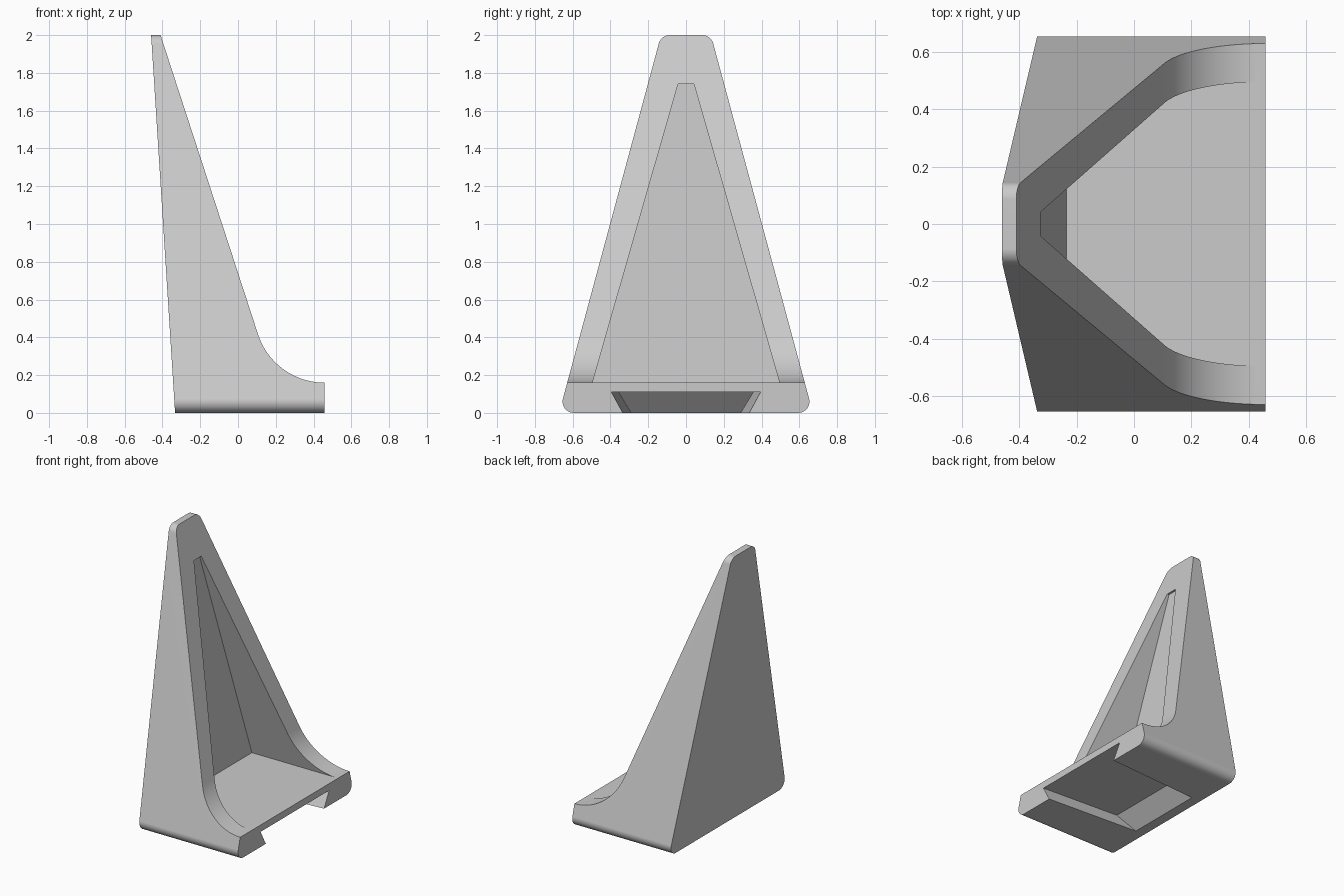
import bpy, bmesh, math
from mathutils import Vector

cube = bpy.data.objects.get("Cube")
if cube:
    bpy.data.objects.remove(cube, do_unlink=True)

grey = bpy.data.materials.new("light grey")
grey.use_nodes = True
COLOUR = (0.6, 0.6, 0.6, 1)
grey.diffuse_color = COLOUR
grey.node_tree.nodes["Principled BSDF"].inputs["Base Color"].default_value = COLOUR


def make_object(name, bm):
    bmesh.ops.recalc_face_normals(bm, faces=bm.faces)
    mesh = bpy.data.meshes.new(name)
    bm.to_mesh(mesh)
    bm.free()
    mesh.materials.append(grey)
    obj = bpy.data.objects.new(name, mesh)
    bpy.context.collection.objects.link(obj)
    return obj


def prism(name, outline, direction):
    """Extrude a closed planar outline along a direction."""
    bm = bmesh.new()
    face = bm.faces.new([bm.verts.new(p) for p in outline])
    moved = bmesh.ops.extrude_face_region(bm, geom=[face], use_keep_orig=True)["geom"]
    bmesh.ops.translate(bm, vec=direction,
                        verts=[v for v in moved if isinstance(v, bmesh.types.BMVert)])
    return make_object(name, bm)


def wedge(name, *levels):
    """Hull of two levels, each: z, back x, back half width, front x, front half width."""
    bm = bmesh.new()
    for z, back, back_w, front, front_w in levels:
        for side in (-1, 1):
            bm.verts.new((back, side * back_w, z))
            bm.verts.new((front, side * front_w, z))
    bmesh.ops.convex_hull(bm, input=bm.verts)
    bmesh.ops.dissolve_limit(bm, angle_limit=0.01, verts=bm.verts, edges=bm.edges)
    return make_object(name, bm)


def rounded(before, corner, after, radius, steps=10):
    """Arc points that round off one corner of an outline."""
    corner = Vector(corner)
    a = (Vector(before) - corner).normalized()
    b = (Vector(after) - corner).normalized()
    half = a.angle(b) / 2
    centre = corner + (a + b).normalized() * radius / math.sin(half)
    tangent = radius / math.tan(half)
    start = (corner + a * tangent - centre).normalized()
    end = (corner + b * tangent - centre).normalized()
    return [centre + start.slerp(end, i / steps) * radius for i in range(steps + 1)]


# Side profile: leaning back, sloping front and concave foot
profile = [(-0.333, 0), (0.458, 0), (0.458, 0.16)]
R = 0.37
for i in range(1, 21):
    t = math.radians(270 - 71.8 * i / 20)
    profile.append((0.458 + R * math.cos(t), 0.16 + R + R * math.sin(t)))
profile += [(-0.41, 2), (-0.46, 2)]
body = prism("bookend_body", [(x, -1, z) for x, z in profile], (0, 2, 0))

# Tapered outline with rounded corners
corners = [(-1, -0.672, 0), (-1, 0.672, 0), (-1, 0.132, 2), (-1, -0.132, 2)]
outline = []
for i, corner in enumerate(corners):
    outline += rounded(corners[i - 1], corner, corners[(i + 1) % 4], 0.06)
taper = prism("taper_cutter", outline, (2, 0, 0))

# Recess in the sloping front and tapered dovetail slot underneath
recess = wedge("recess_cutter", (0.161, -0.235, 0.495, 0.6, 0.495),
               (1.74, -0.34, 0.042, 0.6, 0.042))
slot = wedge("slot_cutter", (-0.05, -0.31, 0.26, 0.5, 0.31),
             (0.11, -0.15, 0.357, 0.5, 0.397))

for cutter, operation in ((taper, 'INTERSECT'), (recess, 'DIFFERENCE'), (slot, 'DIFFERENCE')):
    mod = body.modifiers.new(cutter.name, 'BOOLEAN')
    mod.object, mod.operation, mod.solver = cutter, operation, 'EXACT'

# Bake the cuts and drop the cutters
graph = bpy.context.evaluated_depsgraph_get()
baked = bpy.data.meshes.new_from_object(body.evaluated_get(graph))
body.modifiers.clear()
body.data = baked
for cutter in (taper, recess, slot):
    bpy.data.objects.remove(cutter, do_unlink=True)

# Smooth curves, crisp edges
bpy.ops.object.select_all(action='DESELECT')
body.select_set(True)
bpy.context.view_layer.objects.active = body
bpy.ops.object.shade_smooth_by_angle(angle=math.radians(25))
normals = body.modifiers.new("flat_normals", 'WEIGHTED_NORMAL')
normals.keep_sharp = True
